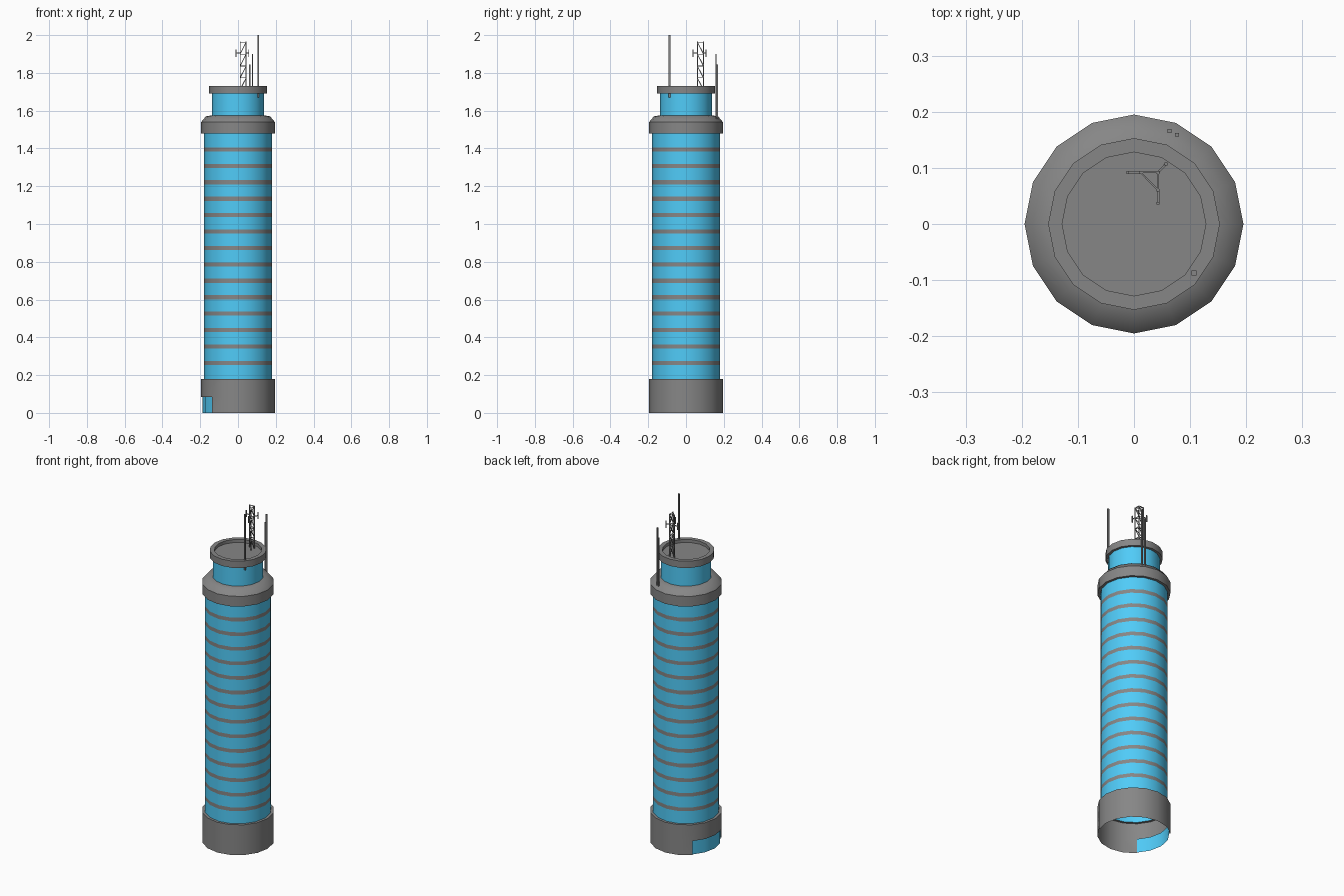
import bpy, bmesh, math
from mathutils import Vector

if "Cube" in bpy.data.objects:
    bpy.data.objects.remove(bpy.data.objects["Cube"])

N = 16
STEP = 360 / N
FULL = [i * STEP for i in range(N + 1)]


def colour(name, rgb):
    m = bpy.data.materials.new(name)
    m.diffuse_color = (*rgb, 1)
    m.use_nodes = True
    m.node_tree.nodes["Principled BSDF"].inputs["Base Color"].default_value = m.diffuse_color
    return m


blue = colour("blue_glass", (0.08, 0.60, 0.94))
grey = colour("dark_concrete", (0.24, 0.24, 0.24))


def on_polygon(r, deg, z):
    """Point on a 16-sided outline of corner radius r."""
    half = math.radians(STEP / 2)
    rr = r * math.cos(half) / math.cos(math.radians(deg % STEP) - half)
    a = math.radians(deg)
    return Vector((rr * math.cos(a), rr * math.sin(a), z))


def finish(name, bm, mat=grey, smooth=30):
    bmesh.ops.remove_doubles(bm, verts=bm.verts, dist=1e-5)
    me = bpy.data.meshes.new(name)
    bm.to_mesh(me)
    bm.free()
    if smooth:
        for p in me.polygons:
            p.use_smooth = True
        me.set_sharp_from_angle(angle=math.radians(smooth))
    me.materials.append(mat)
    ob = bpy.data.objects.new(name, me)
    bpy.context.collection.objects.link(ob)
    return ob


def sweep(bm, profile, angles=FULL):
    """Revolve a (radius, z) profile through the given angles."""
    for (r0, z0), (r1, z1) in zip(profile, profile[1:]):
        for a, b in zip(angles, angles[1:]):
            pts = [on_polygon(r0, a, z0), on_polygon(r0, b, z0),
                   on_polygon(r1, b, z1), on_polygon(r1, a, z1)]
            bm.faces.new([bm.verts.new(p) for p in pts])


def turned(name, profiles, mat=grey, angles=FULL, smooth=30):
    bm = bmesh.new()
    for p in profiles:
        sweep(bm, p, angles)
    return finish(name, bm, mat, smooth)


def bar(bm, p, q, w):
    """Square bar of width w from p to q."""
    p, q = Vector(p), Vector(q)
    d = (q - p).normalized()
    u = d.cross(Vector((0, 1, 0)) if abs(d.z) > 0.9 else Vector((0, 0, 1))).normalized()
    v = d.cross(u)
    h = w / 2
    ends = [[bm.verts.new(c + u * h * i + v * h * j)
             for i, j in ((-1, -1), (1, -1), (1, 1), (-1, 1))] for c in (p, q)]
    bm.faces.new(ends[0][::-1])
    bm.faces.new(ends[1])
    for i in range(4):
        k = (i + 1) % 4
        bm.faces.new((ends[0][i], ends[0][k], ends[1][k], ends[1][i]))


# hollow base with a doorway gap
R, RD, RB, DOOR = 0.195, 0.188, 0.18, 0.083
door_angles = [135, 157.5, 180, 202.5, 225]
wall_angles = [225 + i * STEP for i in range(13)]
bm = bmesh.new()
sweep(bm, [(R, 0), (R, DOOR)], wall_angles)
sweep(bm, [(R, DOOR), (R, 0.18), (RB, 0.18)])
sweep(bm, [(RD, DOOR), (R, DOOR)], door_angles)
for a, order in ((door_angles[0], 1), (door_angles[-1], -1)):
    jamb = [on_polygon(RD, a, 0), on_polygon(RD, a, DOOR),
            on_polygon(R, a, DOOR), on_polygon(R, a, 0)]
    bm.faces.new([bm.verts.new(p) for p in jamb[::order]])
finish("base", bm)
turned("entrance_glass", [[(RD, 0), (RD, DOOR)]], blue, door_angles)

# shaft: alternating glass storeys and floor bands
bands = [(0.254 + 0.0869 * i, 0.276 + 0.0869 * i) for i in range(14)]
edges = [0.18] + [z for b in bands for z in b] + [1.48]
turned("shaft_glass", [[(RB, edges[i]), (RB, edges[i + 1])]
                       for i in range(0, len(edges), 2)], blue)
turned("floor_bands", [[(RB, a), (RB, b)] for a, b in bands])

# crown, upper storey and rimmed roof
turned("crown_wall", [[(RB, 1.48), (R, 1.48), (R, 1.54)]])
turned("crown_roof", [[(R, 1.54), (0.170, 1.57), (0.138, 1.575)]], smooth=60)
turned("upper_glass", [[(0.138, 1.572), (0.138, 1.69)]], blue)
turned("roof_cap", [[(0.138, 1.69), (0.153, 1.69), (0.153, 1.73), (0.128, 1.73),
                     (0.128, 1.712), (0.0001, 1.712)]])

# whip antennas
for name, x, y, z0, z1, w in (("tall_antenna", 0.107, -0.087, 1.67, 2.0, 0.009),
                              ("short_antenna", 0.063, 0.166, 1.55, 1.845, 0.007),
                              ("side_antenna", 0.077, 0.159, 1.55, 1.90, 0.007)):
    bm = bmesh.new()
    bar(bm, (x, y, z0), (x, y, z1), w)
    finish(name, bm, smooth=0)

# triangular lattice mast
legs = [(0.012, 0.092), (0.043, 0.092), (0.043, 0.060)]
z0, z1, bays = 1.712, 1.965, 4
bm = bmesh.new()
for x, y in legs:
    bar(bm, (x, y, z0), (x, y, z1), 0.005)
for i, j in ((0, 1), (1, 2), (0, 2)):
    for k in range(bays):
        a = z0 + (z1 - z0) * k / bays
        b = z0 + (z1 - z0) * (k + 1) / bays - 0.002
        bar(bm, (*legs[i], a), (*legs[j], b), 0.003)
        bar(bm, (*legs[i], b), (*legs[j], b), 0.003)
finish("lattice_mast", bm, smooth=0)

# side arms with small aerials
bm = bmesh.new()
for (x, y), (ex, ey) in zip(legs, ((-0.011, 0.092), (0.057, 0.107), (0.043, 0.037))):
    bar(bm, (x, y, 1.905), (ex, ey, 1.905), 0.004)
    bar(bm, (ex, ey, 1.885), (ex, ey, 1.925), 0.005)
finish("mast_aerials", bm, smooth=0)
